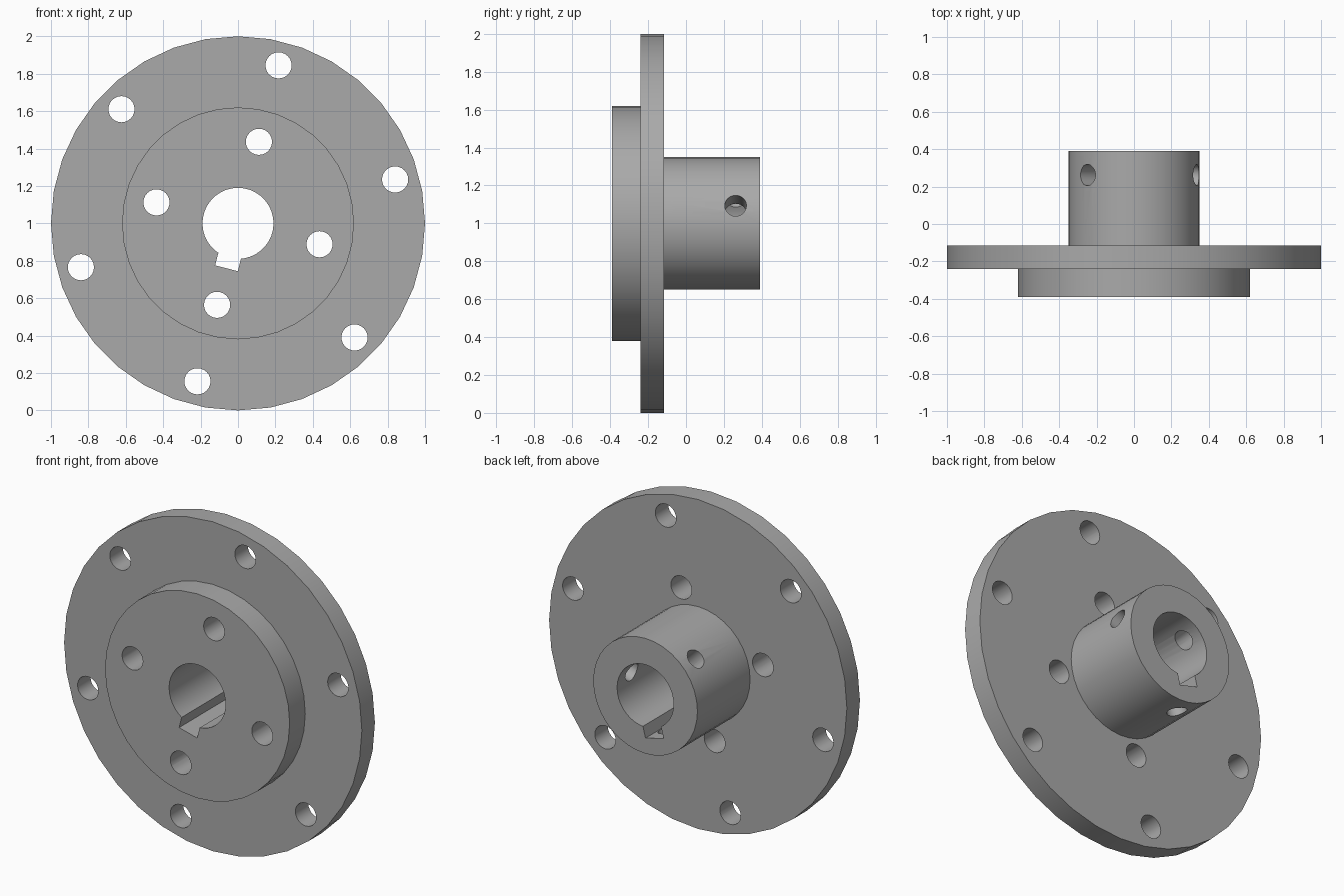
import bpy, bmesh
from math import cos, sin, radians
from mathutils import Vector

if "Cube" in bpy.data.objects:
    bpy.data.objects.remove(bpy.data.objects["Cube"], do_unlink=True)

CENTRE = Vector((0, 0, 1))
TILT = 15.6      # angle of the hole pattern, degrees
SEGMENTS = 36

steel = bpy.data.materials.new("grey steel")
steel.use_nodes = True
grey = (0.4, 0.4, 0.4, 1)
steel.diffuse_color = grey
steel.node_tree.nodes["Principled BSDF"].inputs["Base Color"].default_value = grey


def radial(degrees):
    a = radians(degrees)
    return Vector((cos(a), 0, sin(a)))


def add_object(name, bm):
    bmesh.ops.recalc_face_normals(bm, faces=bm.faces)
    mesh = bpy.data.meshes.new(name)
    bm.to_mesh(mesh)
    bm.free()
    mesh.materials.append(steel)
    obj = bpy.data.objects.new(name, mesh)
    bpy.context.collection.objects.link(obj)
    return obj


def turned(name, profile):
    """Closed solid turned about the y axis from (radius, y) points."""
    bm = bmesh.new()
    rings = [[bm.verts.new(CENTRE + radial(360 * i / SEGMENTS) * r + Vector((0, y, 0)))
              for i in range(SEGMENTS)] for r, y in profile]
    for a, b in zip(rings, rings[1:] + rings[:1]):
        for i in range(SEGMENTS):
            j = (i + 1) % SEGMENTS
            bm.faces.new((a[i], a[j], b[j], b[i]))
    return add_object(name, bm)


def drill(name, start, end, radius):
    bm = bmesh.new()
    bmesh.ops.create_cone(bm, cap_ends=True, segments=24, radius1=radius,
                          radius2=radius, depth=(end - start).length)
    obj = add_object(name, bm)
    obj.location = (start + end) / 2
    obj.rotation_euler = (end - start).to_track_quat('Z', 'Y').to_euler()
    return obj


# Front boss, wide flange and rear hub around the central bore
body = turned("flanged_hub", [
    (0.19, -0.39), (0.62, -0.39), (0.62, -0.24), (1, -0.24),
    (1, -0.115), (0.35, -0.115), (0.35, 0.39), (0.19, 0.39)])

cutters = []
front, back = Vector((0, -0.6, 0)), Vector((0, 0.6, 0))

# Keyway along the whole bore
bm = bmesh.new()
bmesh.ops.create_cube(bm, size=1)
bmesh.ops.scale(bm, vec=(0.15, 1.2, 0.125), verts=bm.verts)
key = add_object("keyway_cutter", bm)
key.location = CENTRE + radial(TILT + 240) * 0.173
key.rotation_euler.y = -radians(TILT + 240)
cutters.append(key)

# Six holes in the rim and four through the boss
for count, ring in ((6, 0.872), (4, 0.45)):
    for i in range(count):
        p = CENTRE + radial(TILT + 60 + 360 * i / count) * ring
        cutters.append(drill("bolt_hole_cutter", p + front, p + back, 0.07))

# Three set screw holes through the hub wall
for i in range(3):
    d = radial(TILT + 120 * i)
    p = CENTRE + Vector((0, 0.262, 0))
    cutters.append(drill("screw_hole_cutter", p + d * 0.1, p + d * 0.5, 0.057))

bpy.context.view_layer.objects.active = body
for cutter in cutters:
    cutter.hide_render = True
    mod = body.modifiers.new("cut", 'BOOLEAN')
    mod.operation = 'DIFFERENCE'
    mod.solver = 'EXACT'
    mod.object = cutter
    bpy.ops.object.modifier_apply(modifier=mod.name)
for cutter in cutters:
    bpy.data.objects.remove(cutter, do_unlink=True)

# Smooth the round walls and keep the rims sharp
for obj in bpy.context.selected_objects:
    obj.select_set(False)
body.select_set(True)
bpy.ops.object.shade_smooth_by_angle(angle=radians(30))
